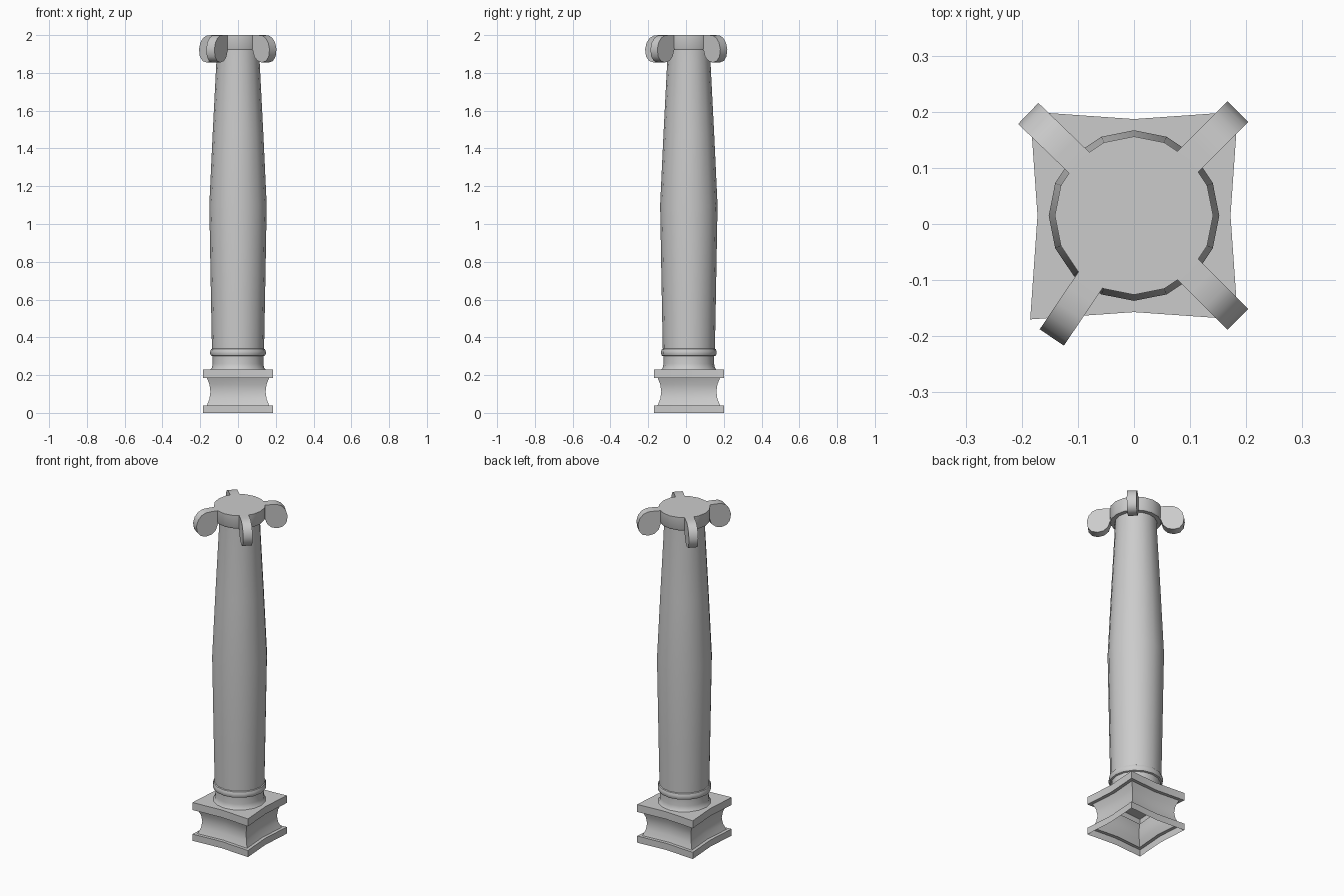
import bpy, bmesh
from math import cos, sin, pi, radians

if "Cube" in bpy.data.objects:
    bpy.data.objects.remove(bpy.data.objects["Cube"])

CY = 0.015  # column axis sits slightly behind the origin


def finish(name, bm, angle=40):
    bmesh.ops.recalc_face_normals(bm, faces=bm.faces[:])
    me = bpy.data.meshes.new(name)
    bm.to_mesh(me)
    bm.free()
    ob = bpy.data.objects.new(name, me)
    bpy.context.collection.objects.link(ob)
    bpy.ops.object.select_all(action='DESELECT')
    ob.select_set(True)
    bpy.context.view_layer.objects.active = ob
    bpy.ops.object.shade_smooth_by_angle(angle=radians(angle))
    return ob


def loft(name, profile, section, cap_bottom, cap_top):
    """Stack cross-sections: profile is (size, z), section(size) gives xy points."""
    bm = bmesh.new()
    rings = [[bm.verts.new((x, y + CY, z)) for x, y in section(s)] for s, z in profile]
    n = len(rings[0])
    for a, b in zip(rings, rings[1:]):
        for i in range(n):
            j = (i + 1) % n
            bm.faces.new((a[i], a[j], b[j], b[i]))
    if cap_bottom:
        bm.faces.new(rings[0][::-1])
    if cap_top:
        bm.faces.new(rings[-1])
    return finish(name, bm)


def circle(r):
    return [(r * cos(2 * pi * i / 16), r * sin(2 * pi * i / 16)) for i in range(16)]


def pinched_square(h):
    m = h - 0.013
    return [(h, -h), (m, 0), (h, h), (0, m), (-h, h), (-m, 0), (-h, -h), (0, -m)]


# Plinth: two slabs with a hollowed waist, open underneath
loft("plinth", [(0.185, 0), (0.185, 0.04), (0.165, 0.04), (0.151, 0.075), (0.146, 0.112),
                (0.151, 0.15), (0.165, 0.185), (0.185, 0.185), (0.185, 0.23)],
     pinched_square, False, True)

# Shaft with foot flare, ring moulding and swelling middle
loft("shaft", [(0.145, 0.23), (0.138, 0.24), (0.134, 0.26), (0.134, 0.30), (0.143, 0.303),
               (0.147, 0.313), (0.147, 0.325), (0.143, 0.337), (0.138, 0.34), (0.143, 0.60),
               (0.152, 1.10), (0.134, 1.48), (0.115, 1.85), (0.113, 1.93)],
     circle, False, False)

# Capital disc
loft("capital_disc", [(0.11, 1.92), (0.136, 1.92), (0.141, 1.93), (0.141, 2.0)],
     circle, True, True)

# Four scrolls on the diagonals, one slightly turned
SCROLL = [(0.11, 2.0), (0.17, 2.0), (0.205, 1.998), (0.232, 1.985), (0.252, 1.96),
          (0.262, 1.925), (0.256, 1.887), (0.236, 1.863), (0.205, 1.855), (0.172, 1.863),
          (0.148, 1.885), (0.136, 1.92), (0.11, 1.93)]
for k, deg in enumerate((45, 136, 236, 315)):
    c, s = cos(radians(deg)), sin(radians(deg))
    bm = bmesh.new()
    sides = [[bm.verts.new((r * c - w * s, r * s + w * c + CY, z)) for r, z in SCROLL]
             for w in (-0.026, 0.026)]
    n = len(SCROLL)
    for i in range(n):
        j = (i + 1) % n
        bm.faces.new((sides[0][i], sides[0][j], sides[1][j], sides[1][i]))
    bm.faces.new(sides[0])
    bm.faces.new(sides[1][::-1])
    finish(f"capital_scroll_{k + 1}", bm)
